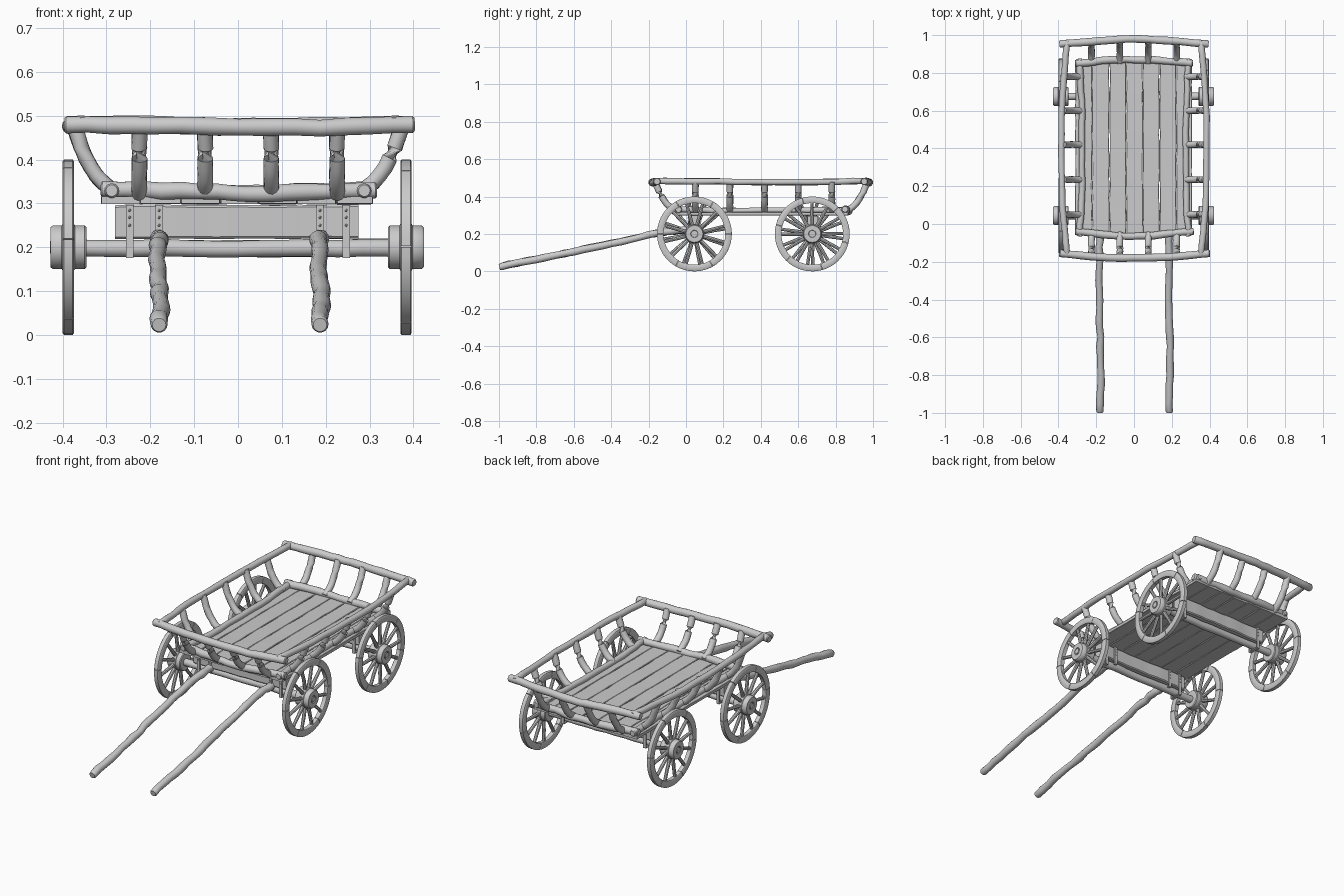
import bpy, bmesh, math, random
from mathutils import Vector, Matrix

if "Cube" in bpy.data.objects:
    bpy.data.objects.remove(bpy.data.objects["Cube"])
random.seed(7)
TAU = 2 * math.pi


def loft(bm, rings, closed=False):
    """Skin a list of equal-sized point rings, capping the ends unless closed."""
    vs = [[bm.verts.new(p) for p in r] for r in rings]
    n, m = len(vs), len(vs[0])
    for i in range(n if closed else n - 1):
        a, b = vs[i], vs[(i + 1) % n]
        for j in range(m):
            k = (j + 1) % m
            bm.faces.new((a[j], a[k], b[k], b[j]))
    if not closed:
        bm.faces.new(vs[0][::-1])
        bm.faces.new(vs[-1])


def finish(name, bm, angle=40):
    bmesh.ops.recalc_face_normals(bm, faces=bm.faces)
    me = bpy.data.meshes.new(name)
    bm.to_mesh(me)
    bm.free()
    ob = bpy.data.objects.new(name, me)
    bpy.context.collection.objects.link(ob)
    bpy.ops.object.select_all(action='DESELECT')
    ob.select_set(True)
    bpy.context.view_layer.objects.active = ob
    bpy.ops.object.shade_smooth_by_angle(angle=math.radians(angle))
    return ob


def spline(pts, t):
    """Catmull-Rom point at t in 0..1."""
    p = [Vector(q) for q in pts]
    p = [2 * p[0] - p[1]] + p + [2 * p[-1] - p[-2]]
    s = t * (len(p) - 3)
    i = min(int(s), len(p) - 4)
    u = s - i
    a, b, c, d = p[i:i + 4]
    return 0.5 * (2 * b + (c - a) * u + (2 * a - 5 * b + 4 * c - d) * u * u
                  + (3 * b - a - 3 * c + d) * u ** 3)


def rod(bm, pts, r, wob=0.002, n=14, sides=14, r_end=None):
    """Hand-cut round pole with rounded ends and slight wobble."""
    r_end = r_end or r
    ts = [0, 0.006] + [i / n for i in range(1, n)] + [0.994, 1]
    rings = []
    for i, t in enumerate(ts):
        c = spline(pts, t)
        d = (spline(pts, min(t + .01, 1)) - spline(pts, max(t - .01, 0))).normalized()
        u = d.orthogonal().normalized() if abs(d.z) > .9 else d.cross((0, 0, 1)).normalized()
        v = d.cross(u)
        rad = r + (r_end - r) * t
        if i in (0, len(ts) - 1):
            rad *= 0.8
        elif 1 < i < len(ts) - 2:
            c = c + Vector([random.uniform(-wob, wob) for _ in range(3)])
            rad *= 1 + random.uniform(-.5, .5) * wob / r
        rings.append([c + rad * (u * math.cos(TAU * k / sides) + v * math.sin(TAU * k / sides))
                      for k in range(sides)])
    loft(bm, rings)


def pole(name, pts, r, **kw):
    bm = bmesh.new()
    rod(bm, pts, r, **kw)
    return finish(name, bm)


def board(name, axis, lo, hi, n=12, wob=0.003, bev=0.004):
    """Box along an axis with chamfered, uneven long edges."""
    o = [k for k in range(3) if k != axis]
    rings = []
    for i in range(n + 1):
        a0, a1, b0, b1 = lo[o[0]], hi[o[0]], lo[o[1]], hi[o[1]]
        a0, a1 = a0 + random.uniform(-wob, wob), a1 + random.uniform(-wob, wob)
        b0, b1 = b0 + random.uniform(-wob, wob) * .5, b1 + random.uniform(-wob, wob) * .5
        ring = []
        for a, b in ((a0 + bev, b0), (a1 - bev, b0), (a1, b0 + bev), (a1, b1 - bev),
                     (a1 - bev, b1), (a0 + bev, b1), (a0, b1 - bev), (a0, b0 + bev)):
            p = [0, 0, 0]
            p[axis] = lo[axis] + (hi[axis] - lo[axis]) * i / n
            p[o[0]], p[o[1]] = a, b
            ring.append(Vector(p))
        rings.append(ring)
    bm = bmesh.new()
    loft(bm, rings)
    return finish(name, bm, 30)


def box(bm, c, s):
    bmesh.ops.create_cube(bm, size=1, matrix=Matrix.Translation(c) @ Matrix.Diagonal((*s, 1)))


def lathe_ring(prof, a):
    return [Vector((x, r * math.cos(a), r * math.sin(a))) for x, r in prof]


def wheel(name, x, y, turn):
    s = 1 if x > 0 else -1
    bm = bmesh.new()
    # six curved rim sections with narrow joints
    rim = [(-.013, .168), (-.011, .165), (.011, .165), (.013, .168),
           (.013, .196), (.010, .2), (-.010, .2), (-.013, .196)]
    for k in range(6):
        a0 = turn + TAU * (k + .5) / 6 + TAU / 24 + .006
        loft(bm, [lathe_ring(rim, a0 + (TAU / 6 - .012) * i / 9) for i in range(10)])
    # hub
    hub = [(-.041, .014), (-.041, .046), (-.037, .05), (-.015, .05), (-.013, .053), (.013, .053),
           (.015, .05), (.035, .05), (.041, .045), (.041, .02), (.036, .018), (.036, .014)]
    loft(bm, [lathe_ring([(s * px, r) for px, r in hub], TAU * i / 32) for i in range(32)], True)
    # axle pin
    pin = bmesh.ops.create_cone(bm, cap_ends=True, segments=16, radius1=.0145, radius2=.0145, depth=.083)
    bmesh.ops.rotate(bm, verts=pin['verts'], matrix=Matrix.Rotation(TAU / 4, 3, 'Y'))
    # spokes
    for k in range(12):
        a = turn + TAU * k / 12
        d = Vector((0, math.cos(a), math.sin(a)))
        rod(bm, [d * .045, d * .11, d * .17], .010, wob=.0007, n=4, sides=8, r_end=.0085)
    ob = finish(name, bm)
    ob.location = (x, y, .2)


# running gear: wheels, axles, bolsters and straps
for end, y in (("front", .045), ("rear", .675)):
    for side, x in (("left", -.387), ("right", .383)):
        wheel(f"{end}_{side}_wheel", x, y, random.uniform(0, TAU / 12))
    pole(f"{end}_axle", [(-.4, y, .2), (0, y, .197), (.4, y, .2)], .0195, wob=.002)
    board(f"{end}_bolster", 0, (-.28, y - .028, .22), (.275, y + .028, .297), wob=.003, bev=.005)
    bm = bmesh.new()
    straps = [(-.247, .178), (.247, .178)]
    if end == "front":
        straps += [(-.18, .2), (.187, .2)]
    for x, z0 in straps:
        for s in (-1, 1):
            box(bm, (x, y + s * .031, (z0 + .296) / 2), (.017, .006, .296 - z0))
            for z in (.25, .268, .284):
                bmesh.ops.create_icosphere(bm, subdivisions=1, radius=.0035,
                                           matrix=Matrix.Translation((x, y + s * .034, z)))
        box(bm, (x, y, z0), (.017, .068, .006))
    finish(f"{end}_bolster_straps", bm)

# pulling shafts
for side, x in (("left", -.18), ("right", .187)):
    pole(f"{side}_shaft", [(x, -.998, .023), (x + .004, -.7, .086), (x - .004, -.4, .15),
                           (x - .002, -.12, .208), (x, .03, .222)], .0195, wob=.0035, n=24)

# floor planks
edges = [-.312, -.222, -.13, -.041, .047, .135, .224, .307]
for i in range(7):
    board(f"floor_plank_{i + 1}", 1, (edges[i] + .001, -.058 + random.uniform(-.006, .006), .299),
          (edges[i + 1] - .001, .865 + random.uniform(-.006, .006), .316), n=14, wob=.002, bev=.002)

# lower frame rails and upper rails
pole("lower_front_rail", [(-.312, -.04, .333), (-.1, -.062, .327), (.08, -.062, .322),
                          (.316, -.04, .33)], .019, wob=.003)
pole("lower_rear_rail", [(-.312, .85, .333), (-.1, .868, .325), (.1, .868, .325),
                         (.312, .85, .332)], .019, wob=.003)
pole("upper_front_rail", [(-.395, -.155, .479), (-.15, -.177, .477), (.15, -.177, .473),
                          (.402, -.155, .48)], .02, wob=.002)
pole("upper_rear_rail", [(-.395, .953, .48), (-.15, .972, .478), (0, .98, .474), (.15, .972, .478),
                         (.395, .953, .48)], .02, wob=.002)
for side, s in (("left", -1), ("right", 1)):
    pole(f"lower_{side}_rail", [(s * .288, -.065, .329), (s * .276, .2, .325), (s * .276, .6, .325),
                                (s * .29, .875, .329)], .0165, wob=.003)
    pole(f"upper_{side}_rail", [(s * .354, -.17, .484), (s * .38, .15, .48), (s * .383, .6, .476),
                                (s * .354, .97, .484)], .0165, wob=.002)
    # curved side stakes
    for i, y in enumerate((.05, .235, .42, .6, .78)):
        pole(f"{side}_stake_{i + 1}", [(s * .275, y, .32), (s * .318, y, .358), (s * .35, y, .41),
                                       (s * .376, y, .482)], .0175, wob=.001, n=8)

# curved end stakes
for end, y, s in (("front", -.05, -1), ("rear", .855, 1)):
    for i, x in enumerate((-.225, -.075, .076, .226)):
        pole(f"{end}_stake_{i + 1}", [(x, y, .32), (x, y + s * .048, .355), (x, y + s * .085, .41),
                                      (x, y + s * .115, .475)], .0175, wob=.001, n=8)
